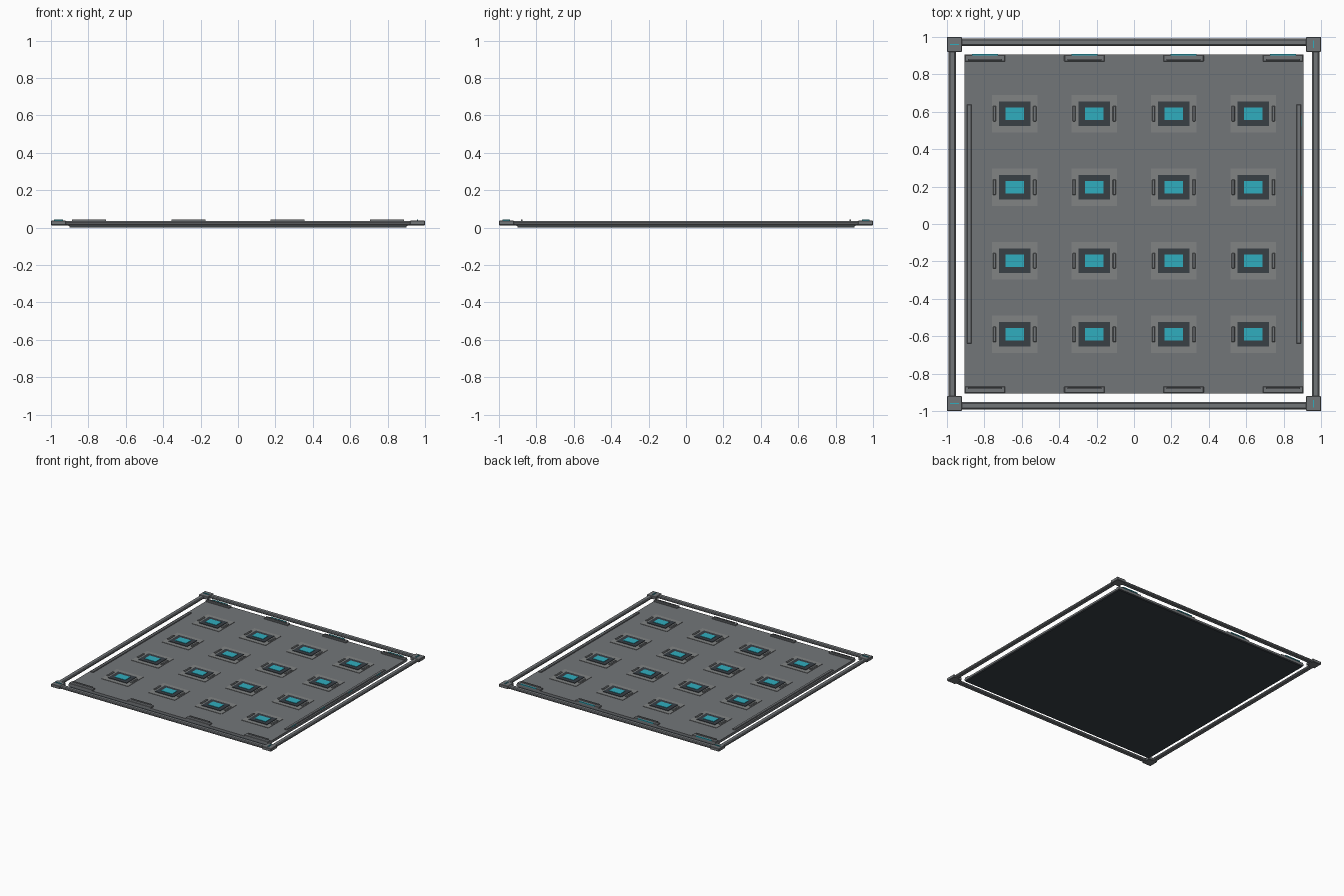
import bpy
import bmesh

if "Cube" in bpy.data.objects:
    bpy.data.objects.remove(bpy.data.objects["Cube"])


def material(name, color):
    m = bpy.data.materials.new(name)
    m.diffuse_color = color
    m.use_nodes = True
    m.node_tree.nodes["Principled BSDF"].inputs["Base Color"].default_value = m.diffuse_color
    return m


TEAL = material("teal", (0.03, 0.42, 0.52, 1))
DARK = material("dark", (0.04, 0.05, 0.06, 1))
STEEL = material("steel", (0.17, 0.18, 0.19, 1))
LIGHT = material("light_steel", (0.22, 0.23, 0.23, 1))


def box(name, x, y, z, mat=STEEL, bevel=0.0):
    """Box from (min, max) ranges on each axis."""
    bm = bmesh.new()
    bmesh.ops.create_cube(bm, size=1)
    for v in bm.verts:
        v.co = [r[0] if c < 0 else r[1] for c, r in zip(v.co, (x, y, z))]
    me = bpy.data.meshes.new(name)
    bm.to_mesh(me)
    bm.free()
    ob = bpy.data.objects.new(name, me)
    bpy.context.collection.objects.link(ob)
    me.materials.append(mat)
    if bevel:
        mod = ob.modifiers.new("bevel", 'BEVEL')
        mod.width = bevel
        mod.segments = 1
    return ob


def span(c, w):
    return (c - w / 2, c + w / 2)


# floor plate with dark underside
box("underside", (-0.9, 0.9), (-0.9, 0.9), (0, 0.008), DARK)
box("floor_plate", (-0.905, 0.905), (-0.905, 0.905), (0.008, 0.024))

# outer frame rails and corner blocks
for s in (-1, 1):
    box("side_rail", span(s * 0.972, 0.038), (-0.93, 0.93), (0.012, 0.034), bevel=0.006)
    box("end_rail", (-0.93, 0.93), span(s * 0.972, 0.038), (0.012, 0.034), bevel=0.006)
    for t in (-1, 1):
        cx, cy = s * 0.96, t * 0.96
        box("corner_block", span(cx, 0.08), span(cy, 0.08), (0.012, 0.037), bevel=0.003)
        w, h = (0.05, 0.007) if s < 0 else (0.007, 0.04)
        box("corner_light", span(cx, w), span(cy, h), (0.036, 0.042), TEAL)

# edge clips along front and back
for s in (-1, 1):
    for x in (-0.797, -0.265, 0.265, 0.797):
        box("clip_base", span(x, 0.216), span(s * 0.887, 0.036), (0.02, 0.034), bevel=0.003)
        box("clip_lip", span(x, 0.18), span(s * 0.877, 0.008), (0.033, 0.043))
        if s > 0:
            box("clip_light", span(x, 0.14), (0.9, 0.91), (0.029, 0.036), TEAL)

# long side strips
for s in (-1, 1):
    box("side_strip", span(s * 0.881, 0.024), (-0.64, 0.64), (0.022, 0.033), bevel=0.003)
for y in (-0.55, -0.18, 0.18, 0.55):
    box("strip_light", (0.892, 0.895), span(y, 0.06), (0.025, 0.031), TEAL)

# four by four grid of light tiles
for i in range(4):
    for j in range(4):
        x, y = -0.638 + i * 0.4253, -0.59 + j * 0.3933
        box("tile_pad", span(x, 0.242), span(y, 0.2), (0.022, 0.027), LIGHT)
        box("tile_frame", span(x, 0.168), span(y, 0.13), (0.026, 0.031), DARK)
        box("tile_light", span(x, 0.1), span(y, 0.066), (0.03, 0.034), TEAL)
        for s in (-1, 1):
            box("tile_peg", span(x + s * 0.108, 0.018), span(y, 0.082), (0.026, 0.034), bevel=0.003)
